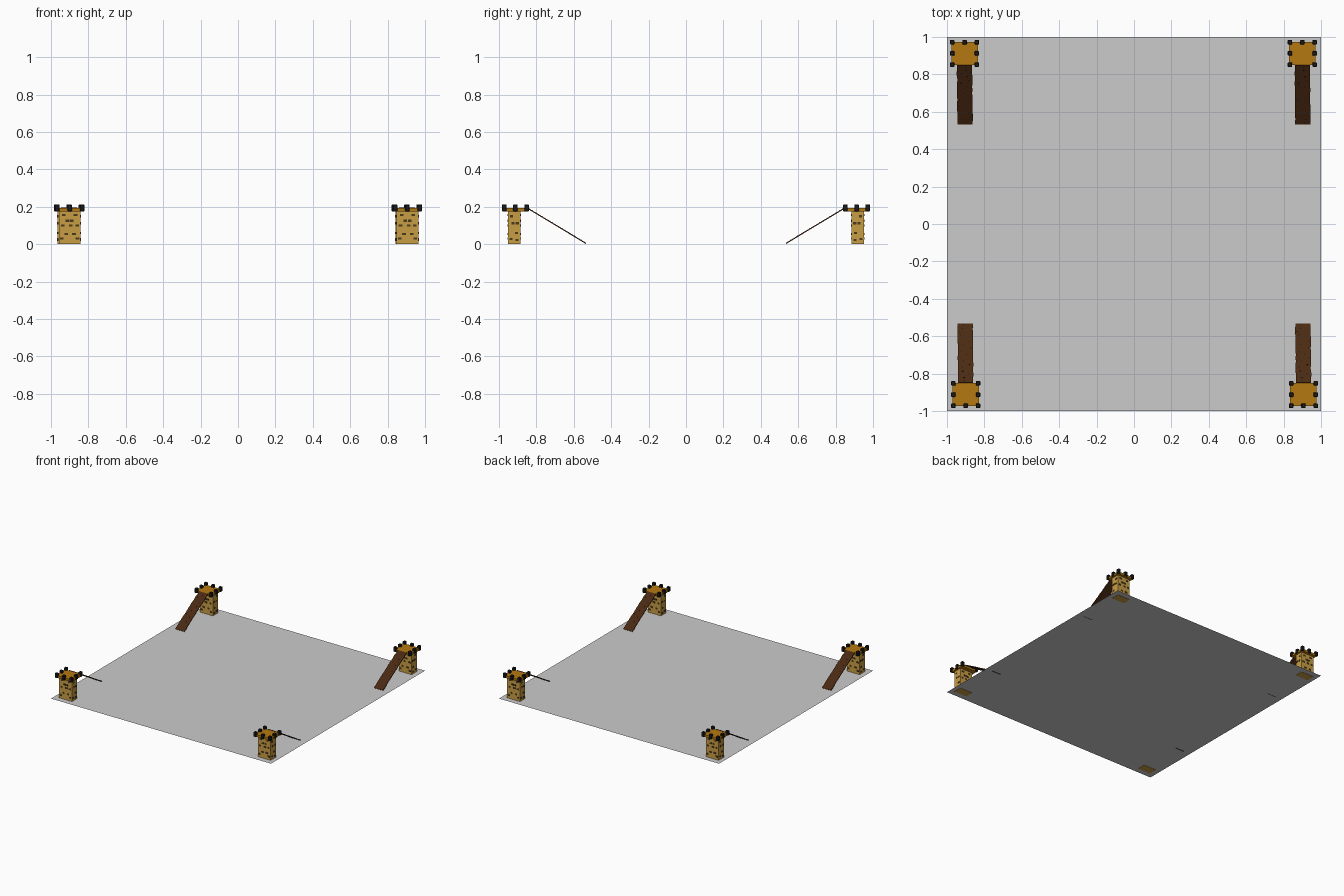
import bpy, bmesh, math, random
from mathutils import Matrix, Vector

if "Cube" in bpy.data.objects:
    bpy.data.objects.remove(bpy.data.objects["Cube"])

random.seed(4)


def material(name, rgb):
    m = bpy.data.materials.new(name)
    m.diffuse_color = (*rgb, 1)
    m.use_nodes = True
    m.node_tree.nodes["Principled BSDF"].inputs["Base Color"].default_value = m.diffuse_color
    return m


SAND = material("sandstone", (0.58, 0.34, 0.06))
DECK = material("deck_ochre", (0.46, 0.19, 0.006))
DARK = material("dark_stone", (0.012, 0.011, 0.01))
BRICK = material("brick_brown", (0.07, 0.04, 0.012))
WOOD = material("ramp_wood", (0.07, 0.023, 0.006))


def boxes_mesh(name, boxes, mat, bevel=0.0):
    """One mesh from (centre, size, x-rotation) boxes."""
    bm = bmesh.new()
    for c, s, rot in boxes:
        M = Matrix.Translation(c) @ Matrix.Rotation(rot, 4, 'X') @ Matrix.Diagonal((*s, 1))
        bmesh.ops.create_cube(bm, size=1, matrix=M)
    if bevel:
        bmesh.ops.bevel(bm, geom=bm.edges[:], offset=bevel, segments=1, affect='EDGES')
    me = bpy.data.meshes.new(name)
    bm.to_mesh(me)
    bm.free()
    me.materials.append(mat)
    return me


# Tower parts, relative to the tower centre (deck side with the ramp is +y)
BW, BD, BY = 0.116, 0.068, -0.007
body = boxes_mesh("tower_body", [((0, BY, 0.091), (BW, BD, 0.178), 0)], SAND)
deck = boxes_mesh("tower_deck", [((0, 0, 0.184), (0.142, 0.124, 0.018), 0)], DECK)

# Battlements: corners plus edge middles, open where the ramp lands
merlons = []
for ix in (-1, 0, 1):
    for iy in (-1, 0, 1):
        if (ix, iy) in ((0, 0), (0, 1)):
            continue
        merlons.append(((ix * 0.066, iy * 0.060, 0.194), (0.024, 0.024, 0.038), 0))
battlements = boxes_mesh("battlements", merlons, DARK, 0.003)

# Raised bricks on the four walls, as (fraction across, height)
front = [(-.27, .156), (.27, .156), (-.1, .126), (.1, .126), (-.32, .1), (.05, .1),
         (.34, .1), (-.16, .054), (.2, .054), (-.36, .03), (.36, .03)]
side = [(-.2, .15), (.25, .112), (-.1, .112), (.2, .06), (-.25, .028), (.22, .022)]
bricks = []
for s in (-1, 1):
    for f, z in front:
        bricks.append(((f * BW, BY + s * BD / 2, z), (0.019, 0.005, 0.012), 0))
    for f, z in side:
        bricks.append(((s * BW / 2, BY + f * BD, z), (0.005, 0.017, 0.012), 0))
brick_mesh = boxes_mesh("wall_bricks", bricks, BRICK)

# Ramp: planks laid along the slope, with small nail heads
top, foot, n = Vector((0, 0.064, 0.193)), Vector((-0.003, 0.378, 0.004)), 18
d = foot - top
ang = math.atan2(d.z, d.y)
normal = Vector((0, -math.sin(ang), math.cos(ang)))
planks, nails = [], []
for i in range(n):
    p = top + d * ((i + 0.5) / n)
    p.x += random.uniform(-0.001, 0.001)
    planks.append((p, (0.082 + random.uniform(-.002, .002), d.length / n, 0.006), ang))
    q = p + normal * 0.003 + Vector((random.uniform(-.033, .033), 0, 0))
    nails.append((q, (0.006, 0.005, 0.002), ang))
ramp = boxes_mesh("ramp", planks, WOOD)
nail_mesh = boxes_mesh("ramp_nails", nails, DARK)

# Four towers: front pair, and the same pair turned half round for the back
for x, label in ((-0.900, "a"), (0.906, "b")):
    for turn, end in ((0, "front"), (math.pi, "back")):
        M = Matrix.Rotation(turn, 4, 'Z') @ Matrix.Translation((x, -0.912, 0))
        for me in (body, deck, battlements, brick_mesh, ramp, nail_mesh):
            ob = bpy.data.objects.new(f"{me.name}_{end}_{label}", me)
            ob.matrix_world = M
            bpy.context.collection.objects.link(ob)

# Courtyard sheet
bpy.ops.mesh.primitive_plane_add(size=2, location=(0, 0, 0.004))
bpy.context.object.name = "courtyard_floor"
